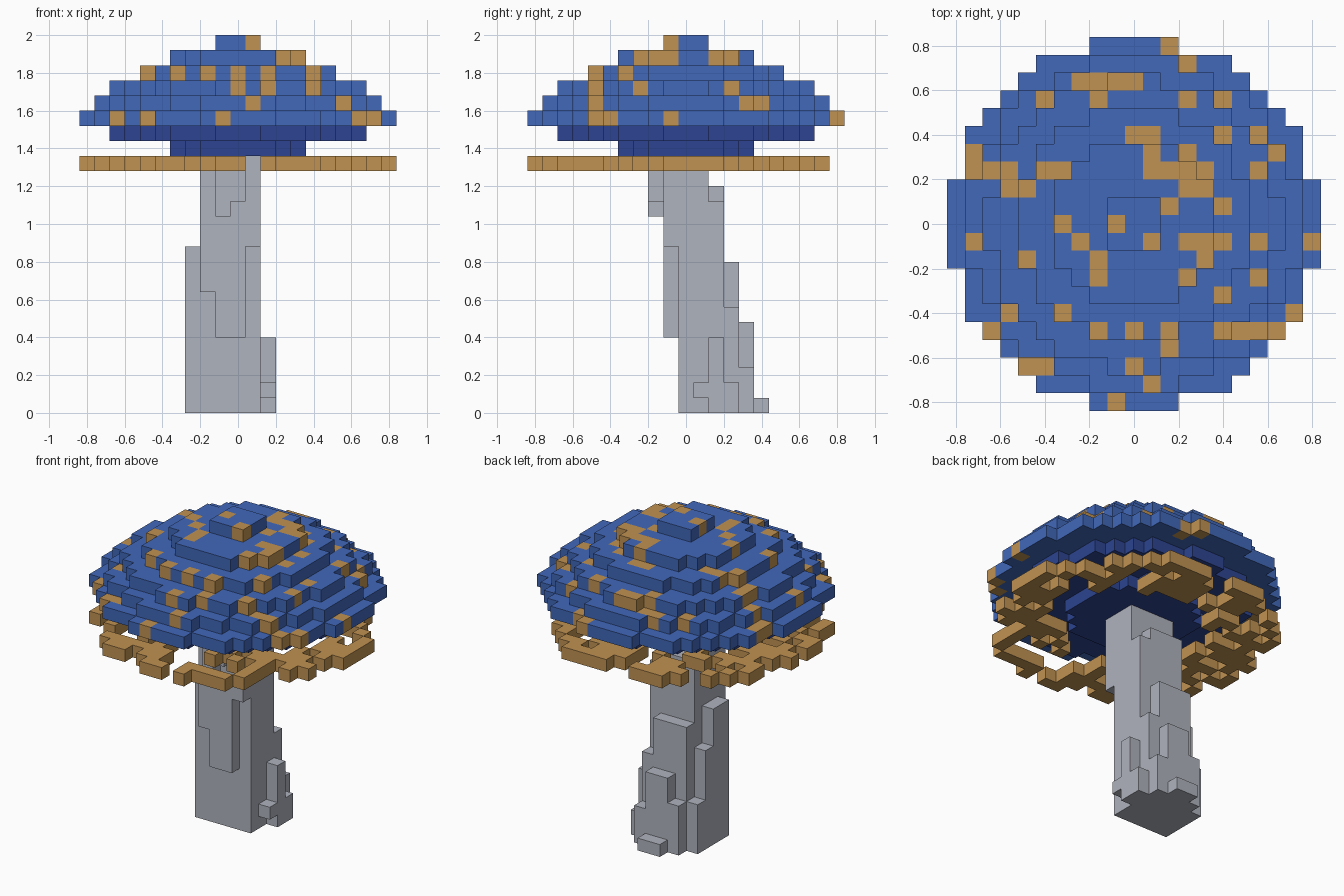
import bpy, bmesh, random
from mathutils import Vector

cube = bpy.data.objects.get("Cube")
if cube:
    bpy.data.objects.remove(cube, do_unlink=True)

U = 0.08  # edge length of one block


def material(name, rgb):
    lin = [((c / 255 + 0.055) / 1.055) ** 2.4 for c in rgb] + [1]
    m = bpy.data.materials.new(name)
    m.diffuse_color = lin
    m.use_nodes = True
    bsdf = next(n for n in m.node_tree.nodes if n.type == 'BSDF_PRINCIPLED')
    bsdf.inputs["Base Color"].default_value = lin
    bsdf.inputs["Roughness"].default_value = 0.9
    return m


BLUE = material("cap blue", (65, 104, 186))
DARK = material("underside dark blue", (45, 68, 145))
TAN = material("spot tan", (192, 146, 82))
GREY = material("stem grey", (175, 179, 189))


def block_object(name, cells, mats):
    """Skin a {(i, j, k): material slot} dictionary with its exposed faces."""
    bm = bmesh.new()
    verts = {}

    def vert(p):
        key = tuple(round(2 * c) for c in p)
        if key not in verts:
            verts[key] = bm.verts.new(p * U)
        return verts[key]

    for cell, slot in cells.items():
        centre = Vector(cell) + Vector((0, 0, 0.5))
        for axis in range(3):
            for sign in (-1, 1):
                n = Vector((0, 0, 0))
                n[axis] = sign
                if tuple(int(c + d) for c, d in zip(cell, n)) in cells:
                    continue
                a = Vector((0, 0, 0))
                a[(axis + 1) % 3] = 1
                b = n.cross(a)
                corners = [centre + (n + s * a + t * b) / 2
                           for s, t in ((-1, -1), (1, -1), (1, 1), (-1, 1))]
                bm.faces.new([vert(p) for p in corners]).material_index = slot
    mesh = bpy.data.meshes.new(name)
    bm.to_mesh(mesh)
    bm.free()
    for m in mats:
        mesh.materials.append(m)
    ob = bpy.data.objects.new(name, mesh)
    bpy.context.collection.objects.link(ob)
    return ob


def disc(r2):
    return [(i, j) for i in range(-10, 11) for j in range(-10, 11)
            if i * i + j * j <= r2]


# Cap: stacked discs, layer -> squared radius in blocks
layers = {17: 22, 18: 66, 19: 107, 20: 87, 21: 66, 22: 43, 23: 22, 24: 2}
cap = {(i, j, k): (1 if k < 19 else 0)
       for k, r2 in layers.items() for i, j in disc(r2)}

# Spots: row -> columns, coloured on the topmost block of each column
spots = {10: [2], 9: [3], 8: [-3, -2, -1, 0], 7: [-5, -2, 3, 5],
         5: [0, 1, 5, 7], 4: [-9, 1, 3, 8], 3: [-9, -8, -7, -5, -4, 1, 2, 3, 4, 7],
         2: [-7, -6, 3, 4], 1: [2, 5], 0: [-4, -1], -1: [-9, -3, 1, 3, 4, 5, 7, 10],
         -2: [-6, -2, 4], -3: [-2, 3, 7], -4: [5], -5: [-7, -4, 9],
         -6: [-8, -2, 0, 2, 5, 6, 7, 8], -7: [2], -8: [-6, -5, 0], -9: [1], -10: [-1]}
for j, columns in spots.items():
    for i in columns:
        cap[i, j, max(k for k in layers if (i, j, k) in cap)] = 2
block_object("cap", cap, [BLUE, DARK, TAN])

# Hanging fringe: scattered blocks in a ring below the cap
random.seed(7)
fringe = {(i, j, 16): 0 for i, j in disc(107)
          if i * i + j * j > 30 and j < 10
          and random.random() < 0.43 and not (i == 1 and j < 0)}
for i, j in [(10, 0), (-10, 1), (0, -10), (-1, -8), (-2, -9), (3, -9), (-5, -8),
             (-3, -8), (6, -4), (7, -4), (7, -3), (8, -3), (9, -2), (9, 0), (9, 3),
             (4, 9), (0, 8), (-5, 8), (-7, 7), (-7, 4), (-7, 2), (-7, -4), (-7, -6)]:
    fringe[i, j, 16] = 0
block_object("hanging_fringe", fringe, [TAN])

# Stem: leaning bundle of square columns (i range, j range, k range)
columns = [
    (-2, 1, 0, 1, 0, 16),                                            # core
    (-2, 0, 2, 2, 0, 14), (1, 1, 2, 2, 0, 13),                       # back steps
    (-2, 0, 3, 3, 0, 9), (1, 1, 3, 3, 0, 6),
    (-1, 0, 4, 4, 0, 5), (-2, -2, 4, 4, 0, 3), (1, 1, 4, 4, 0, 2),
    (-1, 0, 5, 5, 0, 0),
    (-3, -3, 0, 1, 0, 10), (-3, -3, 2, 2, 0, 7), (-3, -3, 3, 3, 0, 3),   # side at -x
    (2, 2, 2, 3, 0, 0), (2, 2, 1, 3, 1, 1), (2, 2, 2, 2, 2, 4),      # side at +x
    (-1, 0, -1, -1, 5, 16), (-2, -2, -1, -1, 8, 16), (1, 1, -1, -1, 11, 16),
    (-1, -1, -2, -2, 13, 16), (0, 0, -2, -2, 14, 16),                # front steps
]
stem = {(i, j, k): 0 for a, b, c, d, e, f in columns
        for i in range(a, b + 1) for j in range(c, d + 1) for k in range(e, f + 1)}
block_object("stem", stem, [GREY])
